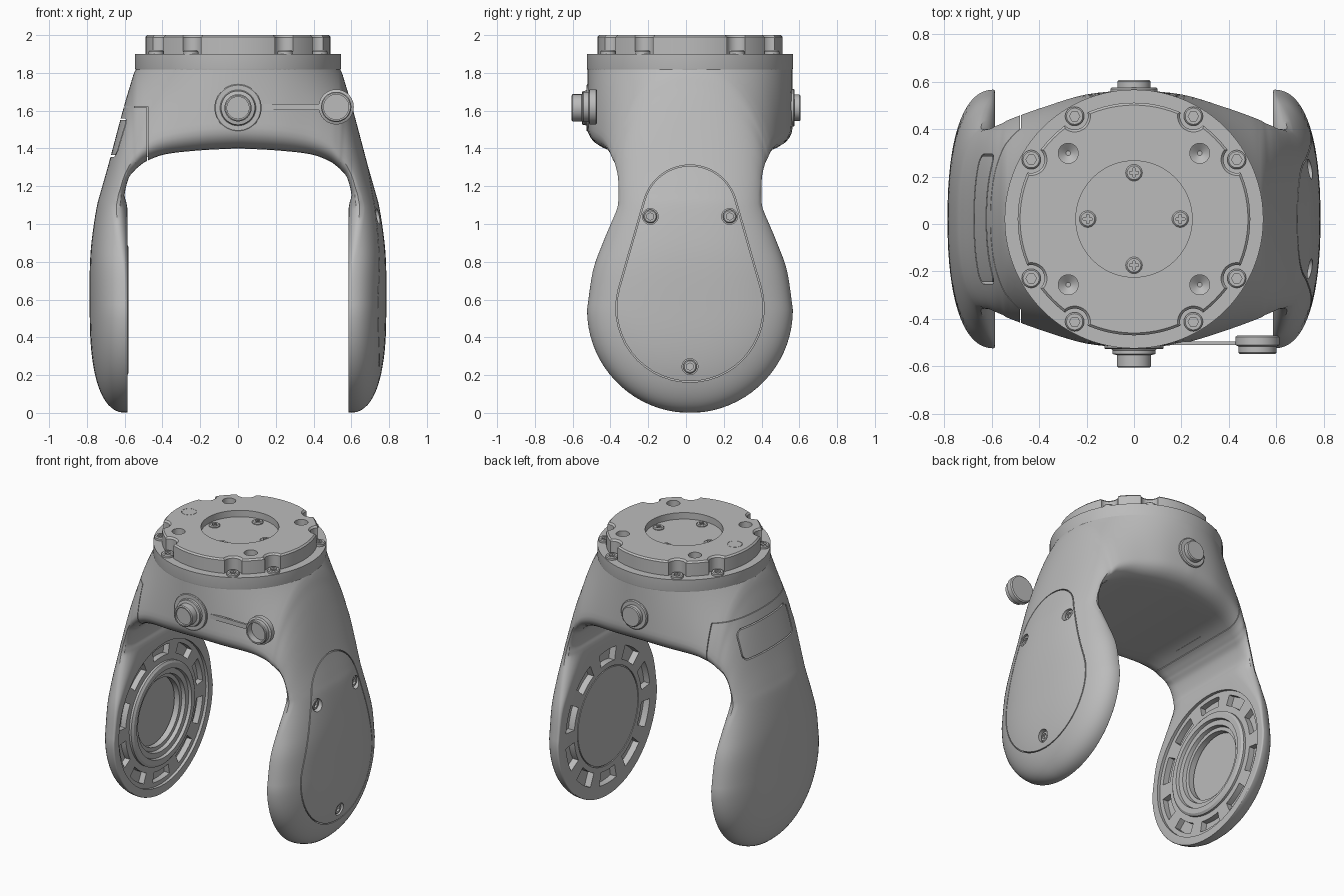
import bpy, bmesh
from math import sin, cos, pi, sqrt, tau, radians
from mathutils import Vector

if "Cube" in bpy.data.objects:
    bpy.data.objects.remove(bpy.data.objects["Cube"])

CY = 0.021          # depth of the symmetry plane
R = 0.545           # radius of flange and arm ends
HUB = R             # height of the arm hub axis
FACE = 0.585        # inner face of each arm

grey = bpy.data.materials.new("satin grey")
grey.diffuse_color = (0.5, 0.5, 0.5, 1)
grey.use_nodes = True
grey.node_tree.nodes["Principled BSDF"].inputs["Base Color"].default_value = (0.5, 0.5, 0.5, 1)


def loft(name, solids, loop=False):
    """Skin each list of equal-length rings into a closed solid."""
    bm = bmesh.new()
    for rings in solids:
        vs = [[bm.verts.new(p) for p in ring] for ring in rings]
        pairs = list(zip(vs, vs[1:])) + ([(vs[-1], vs[0])] if loop else [])
        for a, b in pairs:
            for i in range(len(a)):
                bm.faces.new((a[i - 1], a[i], b[i], b[i - 1]))
        if not loop:
            bm.faces.new(vs[0])
            bm.faces.new(vs[-1])
    bmesh.ops.remove_doubles(bm, verts=bm.verts, dist=0.0003)
    bmesh.ops.recalc_face_normals(bm, faces=bm.faces)
    mesh = bpy.data.meshes.new(name)
    bm.to_mesh(mesh)
    bm.free()
    obj = bpy.data.objects.new(name, mesh)
    bpy.context.collection.objects.link(obj)
    mesh.materials.append(grey)
    return obj


def select(obj):
    bpy.ops.object.select_all(action='DESELECT')
    obj.select_set(True)
    bpy.context.view_layer.objects.active = obj


def smooth(obj):
    select(obj)
    bpy.ops.object.shade_smooth_by_angle(angle=radians(32))


def cut(obj, solids, loop=False):
    tool = loft("cutter", solids, loop)
    tool.hide_render = True
    select(obj)
    mod = obj.modifiers.new("cut", 'BOOLEAN')
    mod.operation, mod.solver, mod.object = 'DIFFERENCE', 'EXACT', tool
    bpy.ops.object.modifier_apply(modifier=mod.name)
    bpy.data.objects.remove(tool)


def turned(profile, centre, axis=(0, 0, 1), n=48):
    """Rings of (radius, height, shape) about an axis; shape is round, hex or cross."""
    q = Vector((0, 0, 1)).rotation_difference(Vector(axis))
    rings = []
    for r, h, *shape in profile:
        ring = []
        for i in range(n):
            a = tau * i / n
            rad = r
            if "hex" in shape:
                rad = r * cos(pi / 6) / cos(a % (pi / 3) - pi / 6)
            if "cross" in shape:
                rad = min(r, r * 0.3 / max(min(abs(sin(a)), abs(cos(a))), 0.01))
            ring.append(Vector(centre) + q @ Vector((rad * cos(a), rad * sin(a), h)))
        rings.append(ring)
    return rings


def side_prism(outline, x0, x1):
    return [[(x, CY + y, z) for y, z in outline] for x in (x0, x1)]


def side_band(outline, inner, x0, x1):
    return side_prism(outline, x0, x1) + side_prism(inner, x1, x0)


def box(x0, x1, y0, y1, z0, z1):
    return [[(x0, y, z0), (x1, y, z0), (x1, y, z1), (x0, y, z1)] for y in (y0, y1)]


def screw(name, centre, axis, r, h, shape):
    s = r * 0.55
    smooth(loft(name, [turned([(r, -0.03), (r, h - 0.006), (r - 0.006, h), (s, h, shape),
                               (s, h - 0.014, shape)], centre, axis)]))


# Yoke stations: inner x, z, outer x, z, half width, edge rounding across and along, fullness
STATIONS = [
    (0, 1.40, 0, 1.82, .543, .13, .11, 1.7), (.2, 1.39, .2, 1.82, .527, .13, .11, 1.7),
    (.38, 1.37, .38, 1.82, .478, .12, .1, 1.7), (.48, 1.335, .5, 1.82, .445, .12, .09, 1.7),
    (.53, 1.3, .54, 1.82, .425, .11, .08, 1.7), (.55, 1.28, .575, 1.72, .413, .1, .08, 1.8),
    (.575, 1.25, .61, 1.6, .4, .1, .07, 2), (.592, 1.2, .65, 1.45, .39, .1, .07, 2.2),
    (.6, 1.15, .69, 1.3, .39, .12, .06, 2.3), (.59, 1.11, .727, 1.17, .397, .14, .07, 2.4),
    (FACE, 1.06, .75, 1.08, .41, .13, .08, 2.4), (FACE, .9, .776, .9, .467, .06, .05, 2.4),
    (FACE, .75, .785, .75, .515, .02, .02, 2.4), (FACE, HUB, .785, HUB, R, .01, .01, 2.4)]


def blend(pts, steps):
    ext = [pts[0]] + pts + [pts[-1]]
    for a, b, c, d in zip(ext, ext[1:], ext[2:], ext[3:]):
        for k in range(steps):
            t = k / steps
            yield [q + t / 2 * (r - p + t * (2 * p - 5 * q + 4 * r - s + t * (3 * (q - r) + s - p)))
                   for p, q, r, s in zip(a, b, c, d)]


def section(xi, zi, xo, zo, w, fy, fu, k=2.4):
    zo = min(zo, 1.82)
    yo = sqrt(max(0, .543 ** 2 - xo ** 2)) if zo > 1.815 else 0
    u0 = fu / sqrt((xo - xi) ** 2 + (zo - zi) ** 2)
    m = max(k, 2)

    def width(u):
        return max(0, yo ** m + (w ** m - yo ** m) * (1 - u ** k)) ** (1 / m)
    half = [(0, (w - fy) * i / 4) for i in range(4)]
    for i in range(7):
        a = pi / 2 * i / 6
        u = u0 * (1 - cos(a))
        half.append((u, width(u) - fy * (1 - sin(a))))
    for i in range(1, 19):
        u = u0 + (1 - u0) * sin(pi / 2 * i / 18)
        half.append((u, width(min(u, 1))))
    full = half + [(u, -y) for u, y in reversed(half[1:])]
    return [(xi + u * (xo - xi), CY + y, zi + u * (zo - zi)) for u, y in full]


rings = [section(*s) for s in blend(STATIONS, 5)]
for i in range(19):                                  # rounded arm ends
    a = radians(86.5) * i / 18
    z, edge = HUB - R * sin(a), .01 * cos(a)
    rings.append(section(FACE, z, FACE + .2 * (1 - sin(a) ** 2.5) ** .4, z, R * cos(a), edge, edge))
mirrored = [[(-x, y, z) for x, y, z in r] for r in reversed(rings[1:])]
yoke = loft("yoke_body", [mirrored + rings])


# Ring of slots on the inner face of both arms
def slot(side, i, r0, r1, depth):
    mid = tau * (i + .5) / 10
    angles = [mid + radians(11.5) * (j / 4 - 1) for j in range(9)]
    line = [(r1 * cos(a), HUB + r1 * sin(a)) for a in angles]
    line += [(r0 * cos(a), HUB + r0 * sin(a)) for a in reversed(angles)]
    return side_prism(line, side * .5, side * (FACE + depth))


def disc(r, side, depth):
    return turned([(r, -.06), (r, depth)], (side * FACE, CY, HUB), (side, 0, 0), 64)


cut(yoke, [disc(.49, -1, .02)])
cut(yoke, [slot(1, i, .37, .462, .045) for i in range(10)]
    + [slot(-1, i, .39, .46, .06) for i in range(10)])
cut(yoke, [disc(.27, -1, .09)])
hub = (FACE, CY, HUB)
cut(yoke, [turned([(.335, -.05), (.335, .008), (.328, .008), (.328, -.05)], hub, (1, 0, 0), 64)], True)
smooth(loft("bearing_ring", [turned(
    [(.35, .03), (.35, .005), (.335, -.005), (.3, -.005), (.295, .015), (.26, .015),
     (.255, .04), (.23, .04), (.23, .08), (.35, .08)], (-FACE, CY, HUB), (-1, 0, 0), 64)], True))


# Teardrop cover seam on the left arm, from two joined circles
def teardrop(grow):
    pts = []
    for cz, r, start, end in ((.555, .39, -195.5, 15.5), (1.06, .25, 15.5, 164.5)):
        for i in range(29):
            a = radians(start + (end - start) * i / 28)
            pts.append(((r + grow) * cos(a), cz + (r + grow) * sin(a)))
    return pts


cut(yoke, [side_band(teardrop(.003), teardrop(-.003), .9, .65)], True)
COVER_SCREWS = [(-.21, 1.04, .738), (.21, 1.04, .738), (0, .245, .762)]
cut(yoke, [turned([(.042, -.03), (.042, .1)], (x, CY + y, z), (1, 0, 0)) for y, z, x in COVER_SCREWS])
for y, z, x in COVER_SCREWS:
    screw("cover_screw", (x - .012, CY + y, z), (1, 0, 0), .036, .004, "hex")


# Rounded hatch and split line on the right shoulder, with a core behind the split
def hatch(grow):
    pts = []
    for i, (sy, sz) in enumerate(((1, 1), (-1, 1), (-1, -1), (1, -1))):
        for j in range(7):
            a = pi / 2 * (i + j / 6)
            pts.append((sy * .23 + (.04 + grow) * cos(a), 1.457 + sz * .057 + (.04 + grow) * sin(a)))
    return pts


cut(yoke, [side_band(hatch(.004), hatch(-.004), -.9, -.59)], True)
cut(yoke, [box(-.481, -.477, -1, 1, 1.2, 1.62)])
cut(yoke, [box(-.9, -.477, -1, 1, 1.617, 1.621)])
smooth(yoke)
loft("shoulder_core", [box(-.55, -.43, CY - .12, CY + .12, 1.355, 1.64)])

# Flange and scalloped mounting disc
smooth(loft("flange", [turned([(R - .002, 1.815), (R, 1.825), (R, 1.9)], (0, CY, 0), n=96)]))
plate = loft("mounting_disc", [turned([(.49, 1.89), (.49, 1.99), (.48, 2)], (0, CY, 0), n=96)])
BOLTS = [(.5 * cos(radians(a)), CY + .5 * sin(radians(a)))
         for q in range(0, 360, 90) for a in (q + 30, q + 60)]
cut(plate, [turned([(.056, 1.85), (.056, 1.988), (.068, 2.002), (.068, 2.1)], (x, y, 0)) for x, y in BOLTS])
cut(plate, [turned([(.245, 1.955), (.245, 2.1)], (0, CY, 0), n=64)])
cut(plate, [turned([(.01, 1.93), (.042, 1.955), (.042, 2.1)], (sx * .277, CY + sy * .277, 0))
            for sx in (-1, 1) for sy in (-1, 1)])
cut(plate, [turned([(.048, 1.994), (.048, 2.1), (.046, 2.1), (.046, 1.994)], (-.39, CY, 0))], True)
smooth(plate)
for x, y in BOLTS:
    screw("flange_bolt", (x, y, 1.9), (0, 0, 1), .04, .02, "hex")
for i in range(4):
    a = pi / 2 * i
    screw("centre_screw", (.195 * cos(a), CY + .195 * sin(a), 1.955), (0, 0, 1), .035, .012, "cross")

# Front connector, rear plug, hanging dust cap and its strap
smooth(loft("front_connector", [turned(
    [(.125, -.1), (.125, .003), (.12, .007), (.095, .007), (.09, .014), (.09, .028), (.072, .032),
     (.072, .08), (.066, .085), (.058, .085), (.058, .07)], (0, -.52, 1.615), (0, -1, 0))]))
smooth(loft("rear_plug", [turned(
    [(.1, -.1), (.1, .004), (.094, .01), (.07, .01), (.07, .036), (.064, .042)],
    (0, .565, 1.615), (0, 1, 0))]))
smooth(loft("dust_cap", [turned(
    [(.085, 0), (.093, .006), (.093, .04), (.08, .046), (.08, .072), (.075, .077), (.066, .077),
     (.066, .03)], (.52, -.47, 1.62), (0, -1, 0))]))
loft("cap_strap", [box(.08, .45, -.51, -.495, 1.604, 1.636)])
